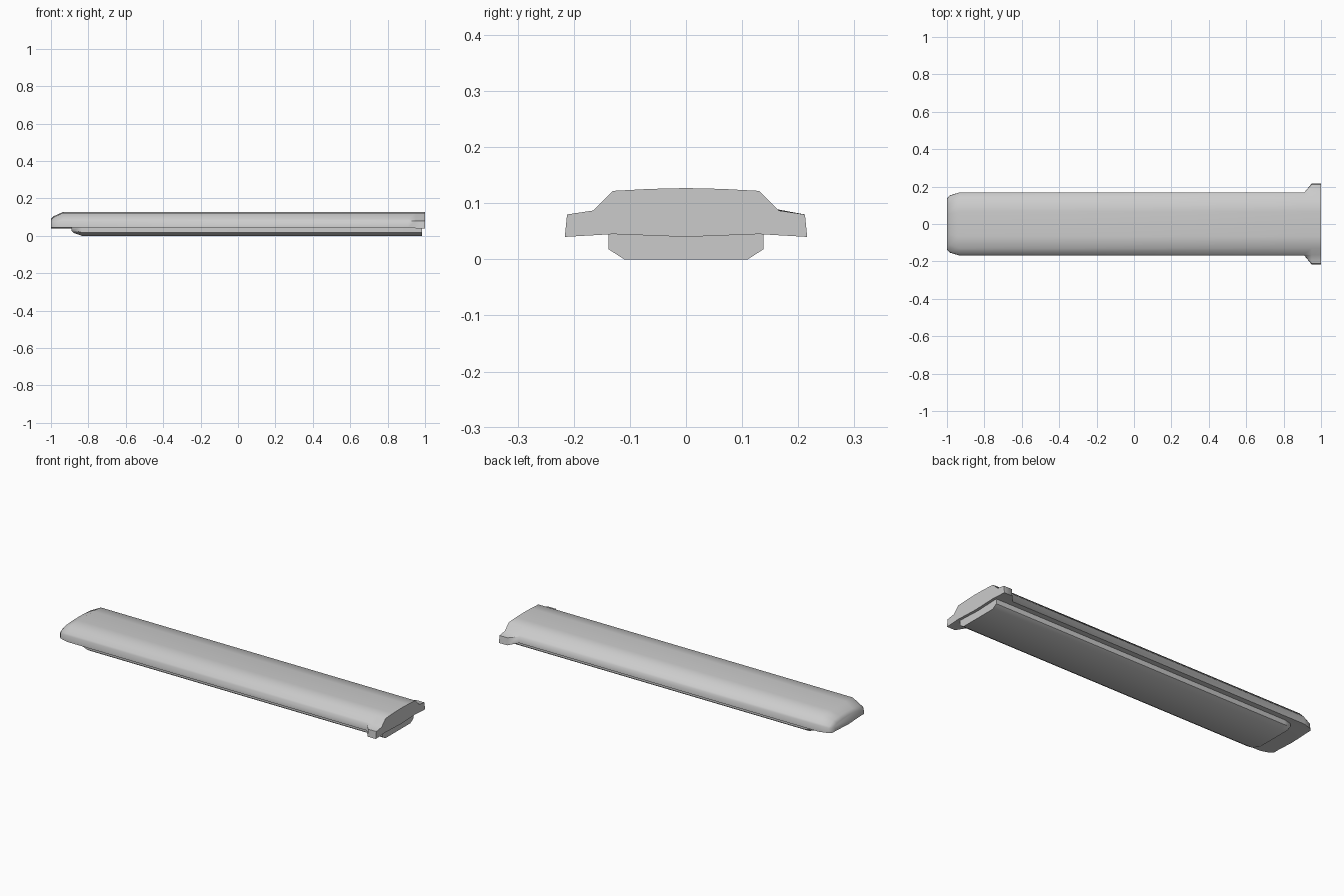
import bpy, bmesh, math

if "Cube" in bpy.data.objects:
    bpy.data.objects.remove(bpy.data.objects["Cube"])


def loft(name, sections, angle):
    """Skin mirrored half profiles (top centre to bottom centre) along x."""
    bm = bmesh.new()
    rings = []
    for x, half in sections:
        pts = half + [(-y, z) for y, z in reversed(half[1:-1])]
        rings.append([bm.verts.new((x, y, z)) for y, z in pts])
    n = len(rings[0])
    for a, b in zip(rings, rings[1:]):
        for i in range(n):
            j = (i + 1) % n
            bm.faces.new((a[i], a[j], b[j], b[i]))
    bm.faces.new(rings[0])
    bm.faces.new(rings[-1])
    bmesh.ops.recalc_face_normals(bm, faces=bm.faces)
    mesh = bpy.data.meshes.new(name)
    bm.to_mesh(mesh)
    bm.free()
    obj = bpy.data.objects.new(name, mesh)
    bpy.context.collection.objects.link(obj)
    bpy.ops.object.select_all(action='DESELECT')
    obj.select_set(True)
    bpy.context.view_layer.objects.active = obj
    bpy.ops.object.shade_smooth_by_angle(angle=math.radians(angle))
    return obj


def shell(top, crown, shoulder, ear, wide, low=0.045):
    """Half profile of the casing: crowned top, sloped shoulder, side lip."""
    return [(0, top + 0.005), (crown * 0.5, top + 0.0035), (crown, top), shoulder,
            ear, (wide, low), (0.13 * min(1, wide / 0.165), 0.045), (0, 0.04)]


# Casing with a rounded nose and flared ears at the other end
main = shell(0.122, 0.13, (0.163, 0.089), (0.168, 0.08), 0.168)
flare = shell(0.122, 0.13, (0.165, 0.087), (0.212, 0.08), 0.216, 0.04)
loft("casing", [
    (-1.0, shell(0.085, 0.10, (0.125, 0.074), (0.135, 0.066), 0.137)),
    (-0.985, shell(0.1, 0.11, (0.145, 0.08), (0.152, 0.072), 0.153)),
    (-0.935, main),
    (0.91, main),
    (0.95, flare),
    (1.0, flare),
], 50)


def tray(bottom, chamfer, wide, floor):
    """Half profile of the tray under the casing."""
    return [(0, 0.05), (wide, 0.05), (wide, chamfer), (floor, bottom), (0, bottom)]


# Chamfered tray below, with a sloped front end
loft("under_tray", [
    (-0.89, tray(0.027, 0.036, 0.118, 0.1)),
    (-0.88, tray(0.016, 0.028, 0.128, 0.104)),
    (-0.835, tray(0.0, 0.018, 0.138, 0.11)),
    (0.985, tray(0.0, 0.018, 0.138, 0.11)),
], 50)
